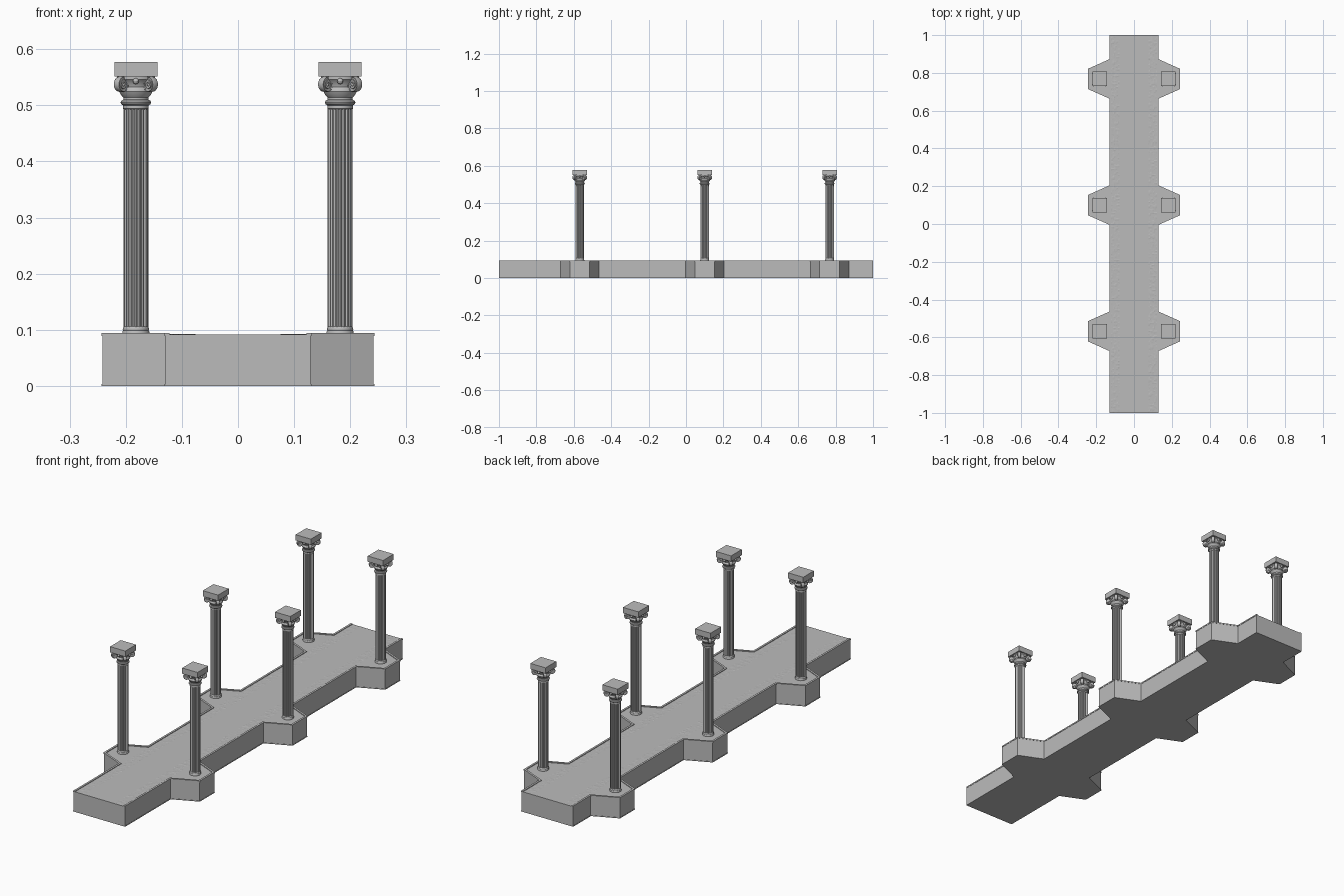
import bpy, bmesh, math, random
from mathutils import Matrix, Vector

cube = bpy.data.objects.get("Cube")
if cube:
    bpy.data.objects.remove(cube, do_unlink=True)
random.seed(4)

stone = bpy.data.materials.new("grey_stone")
GREY = (0.5, 0.5, 0.5, 1)
stone.diffuse_color = GREY
stone.use_nodes = True
stone.node_tree.nodes["Principled BSDF"].inputs["Base Color"].default_value = GREY

BAYS = (-0.568, 0.10, 0.768)
COLUMN_X = 0.182
DECK_Z = 0.0915


def add(name, data, smooth=False):
    ob = bpy.data.objects.new(name, data)
    bpy.context.collection.objects.link(ob)
    if smooth:
        for o in bpy.context.selected_objects:
            o.select_set(False)
        ob.select_set(True)
        bpy.context.view_layer.objects.active = ob
        bpy.ops.object.shade_smooth_by_angle(angle=math.radians(35))
    return ob


def mesh_from(name, bm):
    bmesh.ops.recalc_face_normals(bm, faces=bm.faces)
    me = bpy.data.meshes.new(name)
    bm.to_mesh(me)
    bm.free()
    me.materials.append(stone)
    return me


def prism(bm, outline, z0, z1):
    low = [bm.verts.new((x, y, z0)) for x, y in outline]
    high = [bm.verts.new((x, y, z1)) for x, y in outline]
    n = len(outline)
    for i in range(n):
        j = (i + 1) % n
        bm.faces.new((low[i], low[j], high[j], high[i]))
    bm.faces.new(high)
    bm.faces.new(low[::-1])


def lathe(bm, profile, sides=32):
    rings = [[bm.verts.new((r * math.cos(a), r * math.sin(a), z))
              for a in (math.tau * i / sides for i in range(sides))] for r, z in profile]
    for lo, hi in zip(rings, rings[1:]):
        for i in range(sides):
            j = (i + 1) % sides
            bm.faces.new((lo[i], lo[j], hi[j], hi[i]))
    bm.faces.new(rings[-1])
    bm.faces.new(rings[0][::-1])


def side_path(off):
    """Edge of the walkway on the +x side, moved inward by off."""
    pts = [(0.131 - off, -1)]
    shrink = 0.65 * off
    for y in BAYS:
        pts += [(0.131 - off, y - 0.104 + shrink), (0.243 - off, y - 0.054 + shrink),
                (0.243 - off, y + 0.054 - shrink), (0.131 - off, y + 0.104 - shrink)]
    return pts + [(0.131 - off, 1)]


def full_outline(off):
    right = side_path(off)
    return right + [(-x, y) for x, y in reversed(right)]


# Walkway body and its thin foot
bm = bmesh.new()
prism(bm, full_outline(0.0015), 0, DECK_Z)
add("walkway", mesh_from("walkway", bm))
bm = bmesh.new()
prism(bm, full_outline(0), 0, 0.003)
add("walkway_foot", mesh_from("walkway_foot", bm))

# Raised curbs along both sides
for name, s in (("left_curb", 1), ("right_curb", -1)):
    bm = bmesh.new()
    ring = side_path(0) + side_path(0.009)[::-1]
    prism(bm, [(s * x, y) for x, y in ring], 0.0885, 0.0945)
    add(name, mesh_from(name, bm))

# Gravel strips beside the central path
for name, s in (("left_gravel", 1), ("right_gravel", -1)):
    bm = bmesh.new()
    bmesh.ops.create_grid(bm, x_segments=6, y_segments=240, size=1)
    for v in bm.verts:
        v.co = (s * 0.099 + v.co.x * 0.023, v.co.y, DECK_Z + random.uniform(-0.0008, 0.001))
    add(name, mesh_from(name, bm))

# Column base mouldings
bm = bmesh.new()
lathe(bm, [(0.024, 0.09), (0.024, 0.097), (0.0228, 0.099), (0.0235, 0.101), (0.0228, 0.104),
           (0.021, 0.106)])
base = mesh_from("column_base", bm)

# Fluted shaft: rounded hollows between narrow ridges
bm = bmesh.new()
FLUTES, STEPS = 20, 5
depths = (0, 0, 0.0014, 0.0020, 0.0014)
section = []
for i in range(FLUTES * STEPS):
    a = math.tau * i / (FLUTES * STEPS)
    r = 0.0222 - depths[i % STEPS]
    section.append((r * math.cos(a), r * math.sin(a)))
prism(bm, section, 0.103, 0.496)
shaft = mesh_from("column_shaft", bm)

# Neck rings and bell of the capital
bm = bmesh.new()
lathe(bm, [(0.021, 0.493), (0.0228, 0.494), (0.0228, 0.500), (0.026, 0.502), (0.0272, 0.505),
           (0.026, 0.508), (0.0225, 0.510), (0.0225, 0.514), (0.027, 0.519), (0.030, 0.525),
           (0.029, 0.530), (0.026, 0.533), (0.028, 0.540), (0.034, 0.546), (0.034, 0.552)])
bell = mesh_from("capital_bell", bm)

# Square block on top
bm = bmesh.new()
h = 0.0385
prism(bm, [(-h, -h), (h, -h), (h, h), (-h, h)], 0.551, 0.577)
block = mesh_from("capital_block", bm)

# Scroll: spiral ribbon around a thinner disc
curve = bpy.data.curves.new("scroll_curve", "CURVE")
curve.dimensions = "2D"
curve.fill_mode = "BOTH"
curve.extrude = 0.0055
curve.bevel_depth = 0.0013
curve.bevel_resolution = 1
spline = curve.splines.new("POLY")
N = 44
spline.points.add(N)
for i, p in enumerate(spline.points):
    a = math.pi / 2 - 2.2 * math.tau * i / N
    r = 0.0135 * (1 - 0.8 * i / N)
    p.co = (r * math.cos(a), r * math.sin(a), 0, 1)
helper = bpy.data.objects.new("scroll_helper", curve)
bpy.context.collection.objects.link(helper)
graph = bpy.context.evaluated_depsgraph_get()
spiral = bpy.data.meshes.new_from_object(helper.evaluated_get(graph))
bpy.data.objects.remove(helper, do_unlink=True)

bm = bmesh.new()
for k in range(4):
    a = math.pi / 4 + k * math.pi / 2
    d, up = Vector((math.cos(a), math.sin(a), 0)), Vector((0, 0, 1))
    m = Matrix((d, up, d.cross(up))).transposed().to_4x4()
    m.translation = d * 0.036 + up * 0.5365
    part = bmesh.new()
    part.from_mesh(spiral)
    bmesh.ops.create_cone(part, cap_ends=True, segments=24, radius1=0.0125, radius2=0.0125,
                          depth=0.009)
    bmesh.ops.create_uvsphere(part, u_segments=10, v_segments=8, radius=0.0035,
                              matrix=Matrix.Diagonal((1, 1, 2, 1)))
    part.transform(m)
    tmp = bpy.data.meshes.new("scroll_part")
    part.to_mesh(tmp)
    part.free()
    bm.from_mesh(tmp)
    bpy.data.meshes.remove(tmp)
    # Small rosette in the middle of each face
    face = Vector((math.cos(a + math.pi / 4), math.sin(a + math.pi / 4), 0))
    bmesh.ops.create_uvsphere(bm, u_segments=10, v_segments=8, radius=0.0055,
                              matrix=Matrix.Translation(face * 0.033 + up * 0.543))
for f in bm.faces:
    f.material_index = 0
scrolls = mesh_from("capital_scrolls", bm)

# Six columns sharing the same meshes
parts = (("base", base, True), ("shaft", shaft, True), ("capital_bell", bell, True),
         ("capital_scrolls", scrolls, True), ("capital_block", block, False))
for row, y in zip(("front", "middle", "back"), BAYS):
    for side, s in (("left", 1), ("right", -1)):
        for part, me, smooth in parts:
            ob = add(f"{row}_{side}_column_{part}", me, smooth and me.users == 0)
            ob.location = (s * COLUMN_X, y, 0)
for _, me, smooth in parts:
    if smooth:
        me.shade_smooth()
        me.set_sharp_from_angle(angle=math.radians(35))
